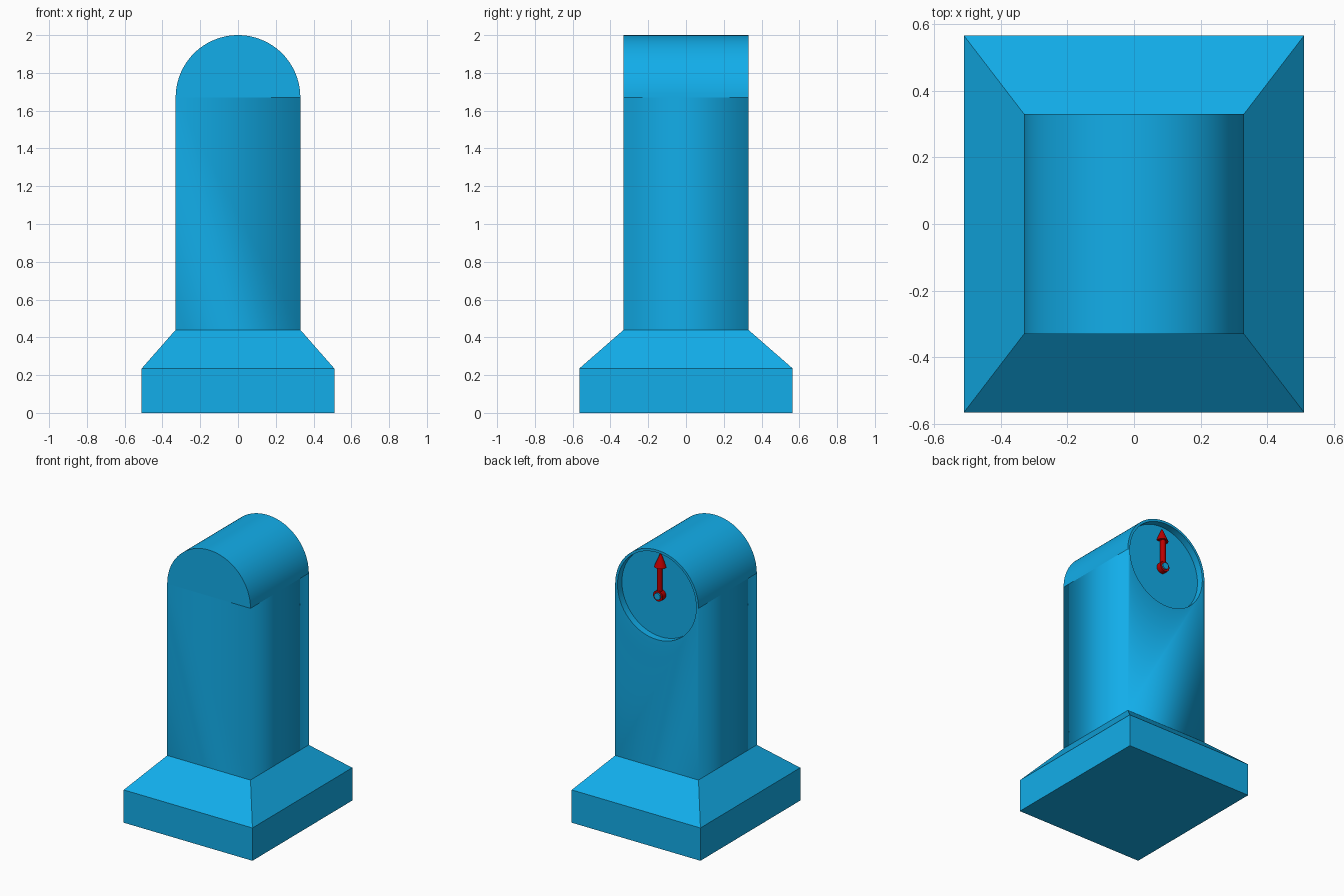
import bpy, bmesh, math
from mathutils import Matrix

if "Cube" in bpy.data.objects:
    bpy.data.objects.remove(bpy.data.objects["Cube"])

H, ZC, ZB, ZTOP = 0.33, 1.67, 0.44, 2.0
FLOOR_Y = 0.28


def material(name, rgb):
    m = bpy.data.materials.new(name)
    m.diffuse_color = (*rgb, 1)
    m.use_nodes = True
    m.node_tree.nodes["Principled BSDF"].inputs["Base Color"].default_value = m.diffuse_color
    return m


blue = material("blue", (0.006, 0.42, 0.82))
red = material("red", (0.5, 0.0, 0.0))


def add_object(name, bm, mat=None):
    bmesh.ops.recalc_face_normals(bm, faces=bm.faces)
    me = bpy.data.meshes.new(name)
    bm.to_mesh(me)
    bm.free()
    ob = bpy.data.objects.new(name, me)
    bpy.context.collection.objects.link(ob)
    if mat:
        me.materials.append(mat)
    return ob


def activate(ob):
    bpy.ops.object.select_all(action='DESELECT')
    ob.select_set(True)
    bpy.context.view_layer.objects.active = ob


def round_part(name, mat, r1, r2, depth, loc, along_y=False, seg=24):
    bm = bmesh.new()
    rot = Matrix.Rotation(-math.pi / 2, 4, 'X') if along_y else Matrix()
    bmesh.ops.create_cone(bm, cap_ends=True, segments=seg, radius1=r1, radius2=r2,
                          depth=depth, matrix=Matrix.Translation(loc) @ rot)
    ob = add_object(name, bm, mat)
    activate(ob)
    bpy.ops.object.shade_smooth_by_angle(angle=math.radians(40))
    return ob


# Plinth: square block with tapered shoulder, open where the body sits
bm = bmesh.new()
rings = []
for hx, hy, z in ((0.51, 0.565, 0), (0.51, 0.565, 0.235), (H, H, ZB)):
    rings.append([bm.verts.new((sx * hx, sy * hy, z))
                  for sx, sy in ((-1, -1), (1, -1), (1, 1), (-1, 1))])
bm.faces.new(rings[0])
for a, b in zip(rings, rings[1:]):
    for i in range(4):
        j = (i + 1) % 4
        bm.faces.new((a[i], a[j], b[j], b[i]))
add_object("plinth", bm, blue)

# Body: arched profile extruded front to back
bm = bmesh.new()
N = 48
profile = [(-H, ZB), (H, ZB)] + [(H * math.cos(math.pi * i / N), ZC + H * math.sin(math.pi * i / N))
                                 for i in range(N + 1)]
front = bm.faces.new([bm.verts.new((x, -H, z)) for x, z in profile])
ext = bmesh.ops.extrude_face_region(bm, geom=[front], use_keep_orig=True)
bmesh.ops.translate(bm, vec=(0, 2 * H, 0),
                    verts=[v for v in ext["geom"] if isinstance(v, bmesh.types.BMVert)])
body = add_object("body", bm)

# Round dial recess cut into the back
cutter = round_part("dial_cutter", None, 0.312, 0.312, 0.2, (0, FLOOR_Y + 0.1, ZC), True, 64)
cutter.hide_render = True
activate(body)
mod = body.modifiers.new("dial_recess", 'BOOLEAN')
mod.operation, mod.solver, mod.object = 'DIFFERENCE', 'EXACT', cutter
bpy.ops.object.modifier_apply(modifier=mod.name)
bpy.data.objects.remove(cutter)
body.data.materials.clear()
body.data.materials.append(blue)

# Soft shading round the column corners, crisp edges elsewhere
bm = bmesh.new()
bm.from_mesh(body.data)
bmesh.ops.bisect_plane(bm, geom=bm.verts[:] + bm.edges[:] + bm.faces[:],
                       plane_co=(0, 0, ZC), plane_no=(0, 0, 1))
bmesh.ops.delete(bm, geom=[f for f in bm.faces if f.normal.z < -0.9 and
                           f.calc_center_median().z < ZB + 0.01], context='FACES_ONLY')
for f in bm.faces:
    f.smooth = True
for e in bm.edges:
    a, b = (v.co for v in e.verts)
    corner = all(abs(abs(c) - H) < 1e-3 for p in (a, b) for c in p.xy) and max(a.z, b.z) < ZC + 1e-3
    level = abs(a.z - ZC) < 1e-3 and abs(b.z - ZC) < 1e-3
    soft = len(e.link_faces) == 2 and e.calc_face_angle(0) < math.radians(35)
    e.smooth = (corner and abs(a.z - b.z) > 0.1) or (soft and not level)
bm.to_mesh(body.data)
bm.free()

# Dial needle: shaft, arrow tip, hub ring and centre pin
round_part("needle_shaft", red, 0.019, 0.019, 0.22, (0, 0.297, 1.77))
round_part("needle_tip", red, 0.042, 0.004, 0.09, (0, 0.288, 1.912))
round_part("needle_hub", red, 0.038, 0.038, 0.04, (0, 0.298, 1.665), True)
round_part("needle_pin", blue, 0.024, 0.024, 0.05, (0, 0.303, 1.665), True)
